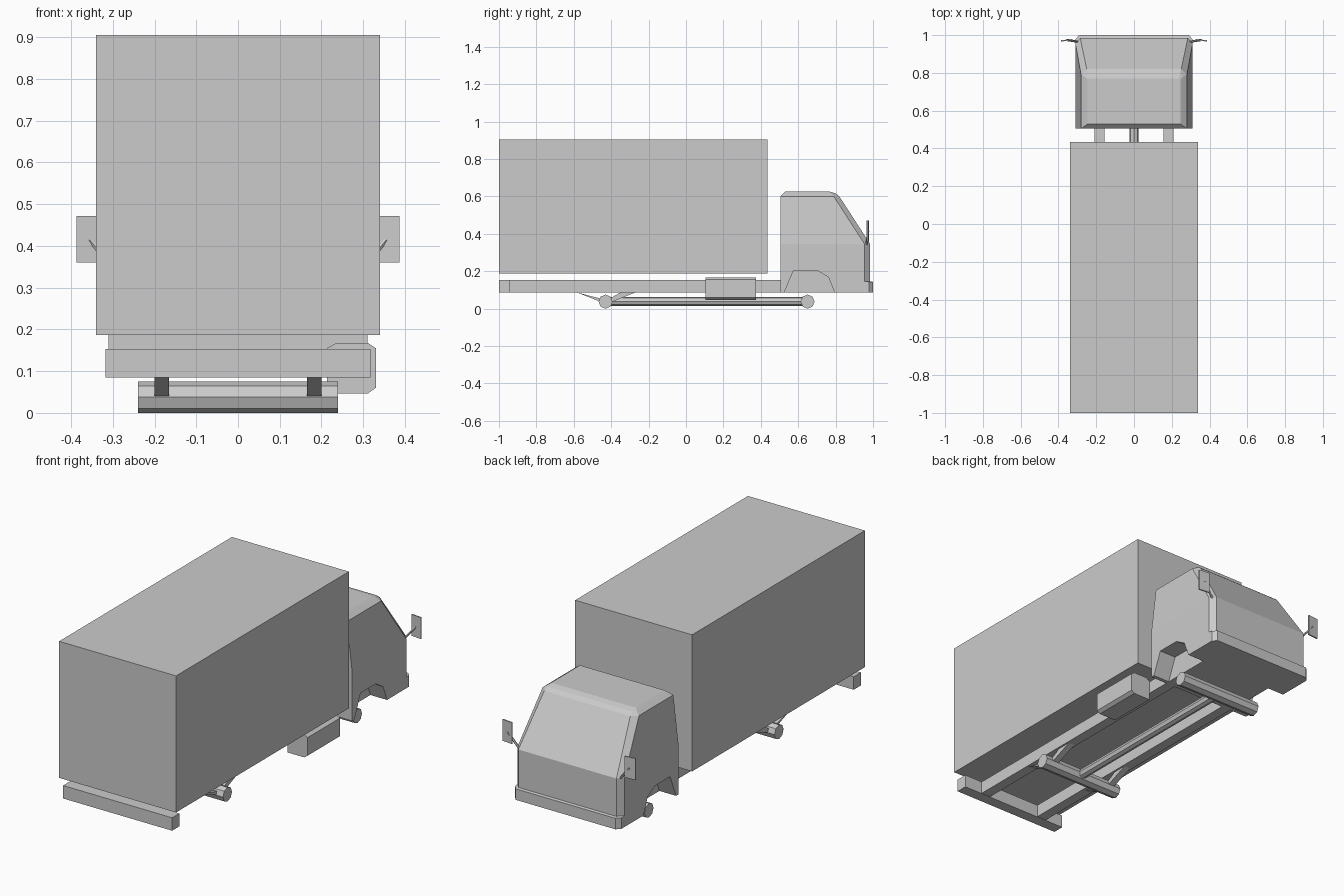
import bpy, bmesh, math
from mathutils import Vector

if "Cube" in bpy.data.objects:
    bpy.data.objects.remove(bpy.data.objects["Cube"])


def finish(name, bm):
    bmesh.ops.recalc_face_normals(bm, faces=bm.faces)
    me = bpy.data.meshes.new(name)
    bm.to_mesh(me)
    bm.free()
    ob = bpy.data.objects.new(name, me)
    bpy.context.collection.objects.link(ob)
    return ob


def loft(name, rings):
    """Skin closed rings of equal point count and cap both ends."""
    bm = bmesh.new()
    vs = [[bm.verts.new(p) for p in r] for r in rings]
    n = len(vs[0])
    for a, b in zip(vs, vs[1:]):
        for i in range(n):
            j = (i + 1) % n
            bm.faces.new((a[i], a[j], b[j], b[i]))
    bm.faces.new(vs[0])
    bm.faces.new(vs[-1])
    return finish(name, bm)


def box(name, x0, x1, y0, y1, z0, z1):
    return loft(name, [[(x0, y0, z), (x1, y0, z), (x1, y1, z), (x0, y1, z)] for z in (z0, z1)])


def side_prism(name, profile, x0, x1):
    """Extrude a (y, z) profile along x."""
    return loft(name, [[(x, y, z) for y, z in profile] for x in (x0, x1)])


def rod(name, a, b, r, n=8):
    a, b = Vector(a), Vector(b)
    q = (b - a).to_track_quat('Z', 'Y')
    ring = [Vector((r * math.cos(2 * math.pi * i / n), r * math.sin(2 * math.pi * i / n), 0))
            for i in range(n)]
    return loft(name, [[p + q @ v for v in ring] for p in (a, b)])


# Cargo body and rear bumper
box("cargo_box", -0.34, 0.34, -1, 0.435, 0.187, 0.905)
box("rear_bumper", -0.317, 0.317, -1, -0.94, 0.085, 0.153)


# Cab: horizontal rings with chamfered front corners
def cab_ring(z, w, rear, side_front, front, front_w):
    return [(-w, rear, z), (w, rear, z), (w, side_front, z), (front_w, front, z),
            (-front_w, front, z), (-w, side_front, z)]


cab = loft("cab", [cab_ring(*r) for r in (
    (0.085, 0.31, 0.505, 0.978, 1.0, 0.29),
    (0.143, 0.31, 0.505, 0.978, 1.0, 0.29),
    (0.146, 0.31, 0.505, 0.955, 0.985, 0.285),
    (0.345, 0.31, 0.505, 0.955, 0.985, 0.285),
    (0.60, 0.28, 0.505, 0.79, 0.82, 0.25),
    (0.616, 0.258, 0.521, 0.778, 0.80, 0.246),
    (0.625, 0.245, 0.53, 0.765, 0.77, 0.238))])

# Wheel arches cut into the cab sides
arch = [(0.525, 0.05), (0.525, 0.085), (0.575, 0.205), (0.70, 0.205),
        (0.762, 0.168), (0.795, 0.085), (0.795, 0.05)]
for s, side in ((1, "right"), (-1, "left")):
    cutter = side_prism(side + "_arch_cutter", arch, s * 0.213, s * 0.4)
    cutter.hide_render = True
    cutter.hide_set(True)
    mod = cab.modifiers.new(side + "_arch", 'BOOLEAN')
    mod.operation = 'DIFFERENCE'
    mod.solver = 'EXACT'
    mod.object = cutter

# Chassis rails, leaf springs and mirrors on both sides
spring = [(-0.585, 0.087), (-0.44, 0.03), (-0.41, 0.03), (-0.27, 0.087),
          (-0.35, 0.087), (-0.41, 0.052), (-0.44, 0.05), (-0.5, 0.065)]
for s, side in ((1, "right"), (-1, "left")):
    box(side + "_chassis_rail", s * 0.155, s * 0.21, -0.95, 0.53, 0.087, 0.153)
    side_prism(side + "_leaf_spring", spring, s * 0.165, s * 0.2)
    loft(side + "_mirror", [[(s * 0.327, 0.972, z), (s * 0.387, 0.966, z),
                             (s * 0.387, 0.973, z), (s * 0.327, 0.979, z)]
                            for z in (0.36, 0.472)])
    rod(side + "_mirror_arm", (s * 0.295, 0.965, 0.343), (s * 0.355, 0.974, 0.415), 0.006, 6)

# Axles and drive shaft
for name, y in (("rear_axle", -0.43), ("front_axle", 0.65)):
    rod(name, (-0.24, y, 0.0375), (0.24, y, 0.0375), 0.0375)
rod("drive_shaft", (0, -0.43, 0.0385), (0, 0.65, 0.0385), 0.025)

# Fuel tank with chamfered long edges
tank = [(0.213, 0.06), (0.213, 0.155), (0.235, 0.167), (0.312, 0.167),
        (0.33, 0.155), (0.33, 0.06), (0.312, 0.047), (0.235, 0.047)]
tank[0], tank[-1] = (0.213, 0.085), (0.213, 0.047)
loft("fuel_tank", [[(x, y, z) for x, z in tank] for y in (0.105, 0.375)])
